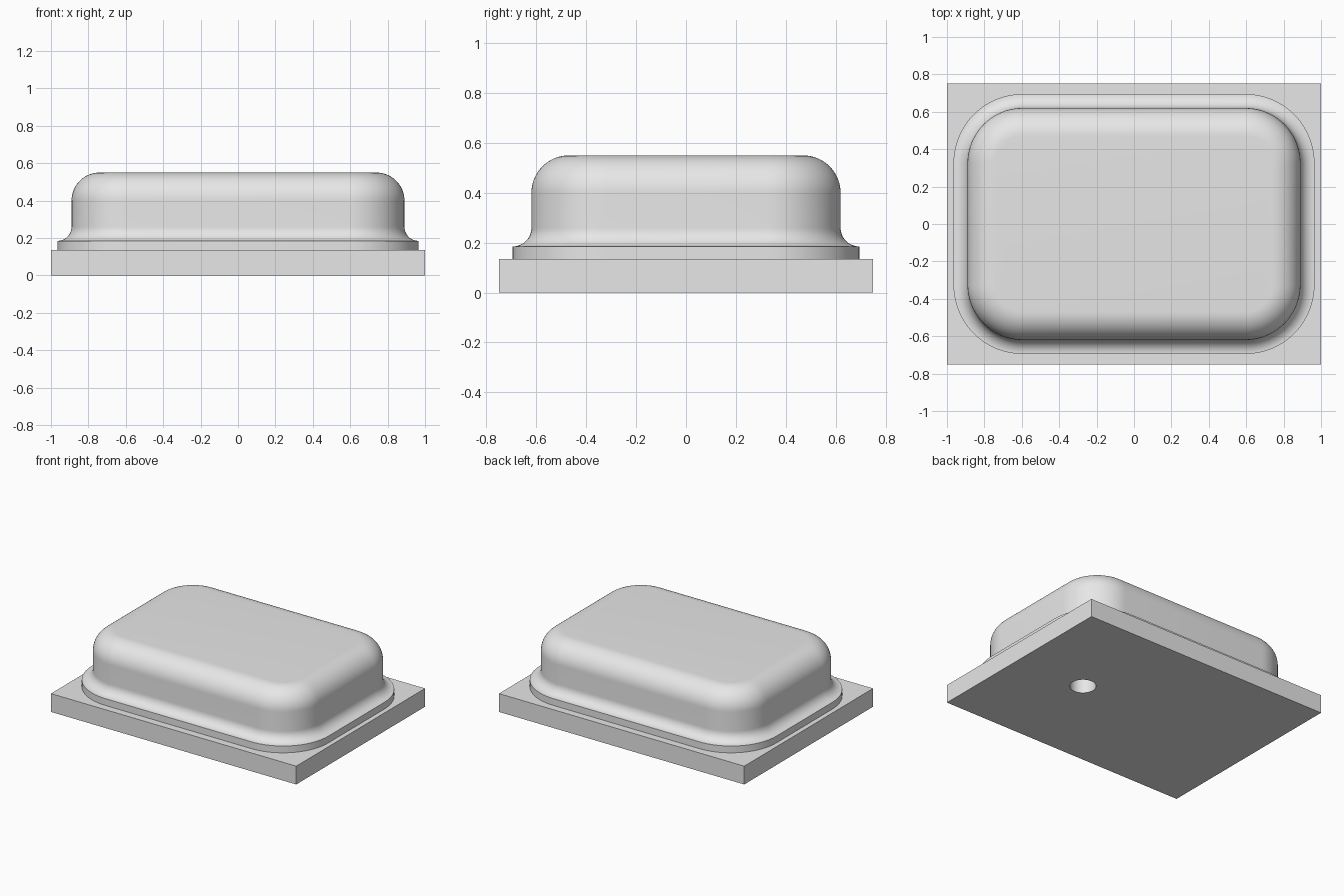
import bpy
import bmesh
import math

cube = bpy.data.objects.get("Cube")
if cube:
    bpy.data.objects.remove(cube, do_unlink=True)

# Single grey material
grey = bpy.data.materials.new("plain grey")
grey.use_nodes = True
colour = (0.8, 0.8, 0.8, 1)
grey.diffuse_color = colour
grey.node_tree.nodes["Principled BSDF"].inputs["Base Color"].default_value = colour

PLATE_TOP, RIM_TOP, LID_TOP = 0.135, 0.185, 0.55
CORNER_X, CORNER_Y = 0.595, 0.325       # centres of the lid's corner arcs
RIM_R, WALL_R = 0.37, 0.295             # corner radii of rim and wall


def arc(cx, cz, r, start, end, steps):
    """Points of an arc in the profile plane, angles in degrees."""
    angles = [math.radians(start + (end - start) * i / steps) for i in range(steps + 1)]
    return [(cx + r * math.cos(a), cz + r * math.sin(a)) for a in angles]


def rounded_rect(r, z, steps=20):
    """Rounded rectangle around the fixed corner centres."""
    pts = []
    for k, (sx, sy) in enumerate([(1, 1), (-1, 1), (-1, -1), (1, -1)]):
        for x, y in arc(sx * CORNER_X, sy * CORNER_Y, r, 90 * k, 90 * k + 90, steps):
            pts.append((x, y, z))
    return pts


def finish(bm, name):
    bmesh.ops.recalc_face_normals(bm, faces=bm.faces)
    mesh = bpy.data.meshes.new(name)
    bm.to_mesh(mesh)
    bm.free()
    mesh.materials.append(grey)
    obj = bpy.data.objects.new(name, mesh)
    bpy.context.collection.objects.link(obj)
    return obj


def select_only(obj):
    bpy.ops.object.select_all(action='DESELECT')
    obj.select_set(True)
    bpy.context.view_layer.objects.active = obj


# Base plate
bpy.ops.mesh.primitive_cube_add(size=1, location=(0, 0, PLATE_TOP / 2))
plate = bpy.context.object
plate.name = "base_plate"
plate.scale = (2, 1.5, PLATE_TOP)
bpy.ops.object.transform_apply(location=True, rotation=False, scale=True)
plate.data.materials.append(grey)

# Round port through the plate
bpy.ops.mesh.primitive_cylinder_add(vertices=48, radius=0.088, depth=0.5, location=(0.445, 0, 0))
cutter = bpy.context.object
cutter.name = "port_cutter"
cutter.hide_render = True
cutter.data.materials.append(grey)
cut = plate.modifiers.new("port", 'BOOLEAN')
cut.operation = 'DIFFERENCE'
cut.object = cutter
cut.solver = 'EXACT'
select_only(plate)
bpy.ops.object.modifier_apply(modifier="port")
bpy.data.objects.remove(cutter, do_unlink=True)

# Lid: upright rim, concave foot, straight wall, rounded top edge
foot, crown = RIM_R - WALL_R, 0.15
profile = [(RIM_R, PLATE_TOP)]
profile += arc(RIM_R, RIM_TOP + foot, foot, 270, 180, 12)
profile += arc(WALL_R - crown, LID_TOP - crown, crown, 0, 90, 16)

bm = bmesh.new()
rings = [[bm.verts.new(p) for p in rounded_rect(r, z)] for r, z in profile]
for low, high in zip(rings, rings[1:]):
    for i in range(len(low)):
        j = (i + 1) % len(low)
        bm.faces.new((low[i], low[j], high[j], high[i]))
bm.faces.new(rings[0][::-1])
bm.faces.new(rings[-1])
lid = finish(bm, "lid")

for obj in (plate, lid):
    select_only(obj)
    bpy.ops.object.shade_smooth_by_angle(angle=math.radians(30))
